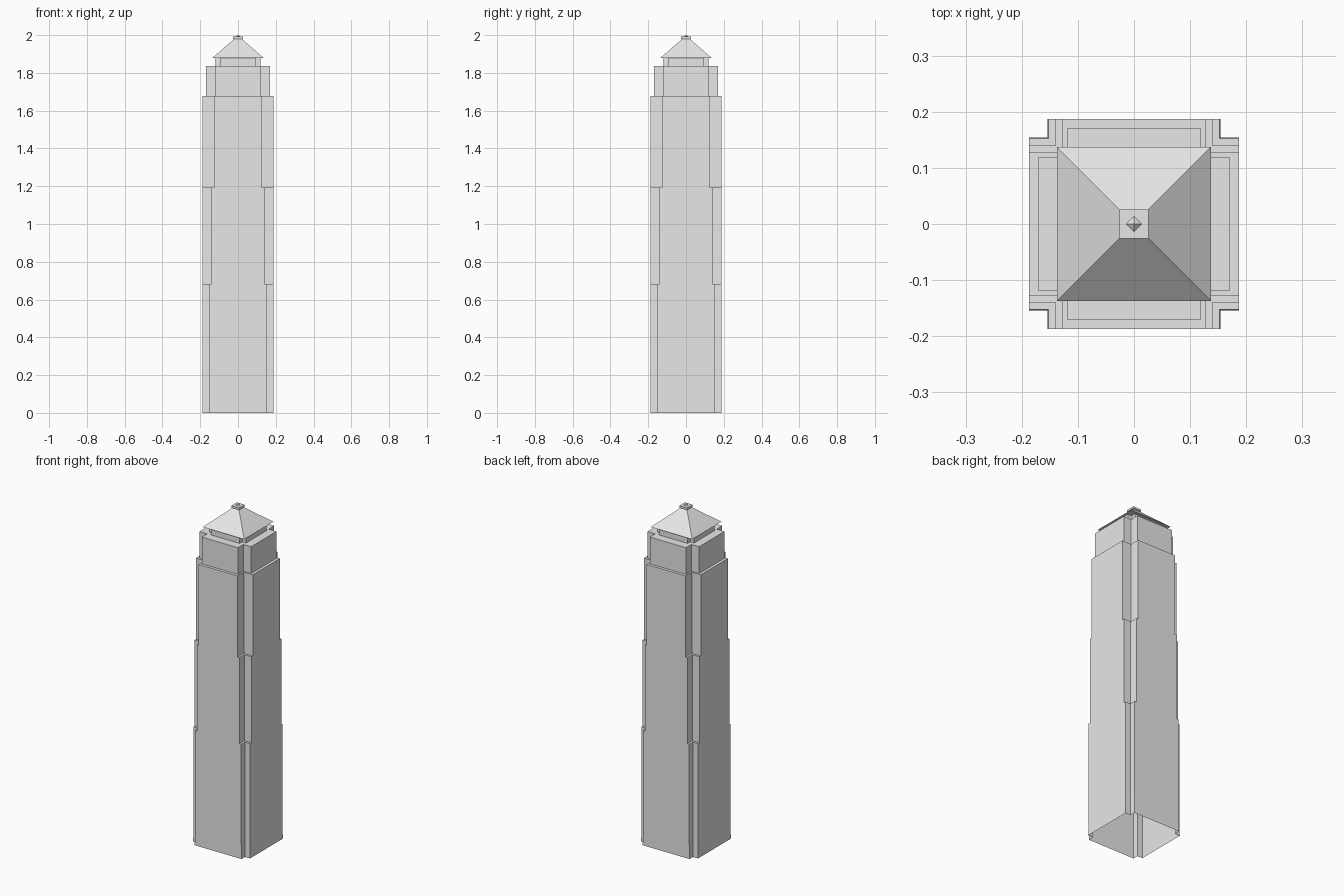
import bpy
import bmesh

cube = bpy.data.objects.get("Cube")
if cube:
    bpy.data.objects.remove(cube, do_unlink=True)

stone = bpy.data.materials.new("pale_grey_stone")
stone.use_nodes = True
GREY = (0.8, 0.8, 0.8, 1)
stone.diffuse_color = GREY
stone.node_tree.nodes["Principled BSDF"].inputs["Base Color"].default_value = GREY


def cross(out, arm):
    """Square plan with a notch cut from each corner, counterclockwise."""
    pts = []
    x_axis, y_axis = (1, 0), (0, 1)
    for _ in range(4):
        for u, v in ((out, arm), (arm, arm), (arm, out)):
            pts.append((u * x_axis[0] + v * y_axis[0], u * x_axis[1] + v * y_axis[1]))
        x_axis, y_axis = y_axis, (-x_axis[0], -x_axis[1])
    return pts


def square(half):
    return [(-half, -half), (half, -half), (half, half), (-half, half)]


def diamond(half):
    return [(half, 0), (0, half), (-half, 0), (0, -half)]


def loft(name, levels, base=False):
    """Join (height, outline) levels into one shell, closed on top."""
    bm = bmesh.new()
    rings = [[bm.verts.new((x, y, z)) for x, y in outline] for z, outline in levels]
    for low, high in zip(rings, rings[1:]):
        for i in range(len(low)):
            j = (i + 1) % len(low)
            bm.faces.new((low[i], low[j], high[j], high[i]))
    bm.faces.new(rings[-1])
    if base:
        bm.faces.new(rings[0][::-1])
    mesh = bpy.data.meshes.new(name)
    bm.to_mesh(mesh)
    bm.free()
    mesh.materials.append(stone)
    obj = bpy.data.objects.new(name, mesh)
    bpy.context.collection.objects.link(obj)


# Shaft: the corner notches deepen at each setback; the foot is open below
OUT = 0.187
loft("lower_shaft", [(0, cross(OUT, 0.154)), (0.1, cross(OUT, 0.152)), (0.682, cross(OUT, 0.152))])
loft("middle_shaft", [(0.682, cross(OUT, 0.14)), (1.194, cross(OUT, 0.14))])
loft("upper_shaft", [(1.194, cross(OUT, 0.128)), (1.677, cross(OUT, 0.128))])

# Crown and the recessed neck under the roof
loft("crown", [(1.677, cross(0.17, 0.119)), (1.836, cross(0.17, 0.119))])
loft("neck", [(1.836, cross(0.12, 0.095)), (1.878, cross(0.12, 0.095))])

# Hipped roof, overhanging cap and pointed finial
loft("roof", [(1.878, square(0.137)), (1.98, square(0.02))], base=True)
loft("roof_cap", [(1.98, square(0.026)), (1.992, square(0.026))], base=True)
loft("finial", [(1.992, diamond(0.014)), (2.0, diamond(0.001))])
